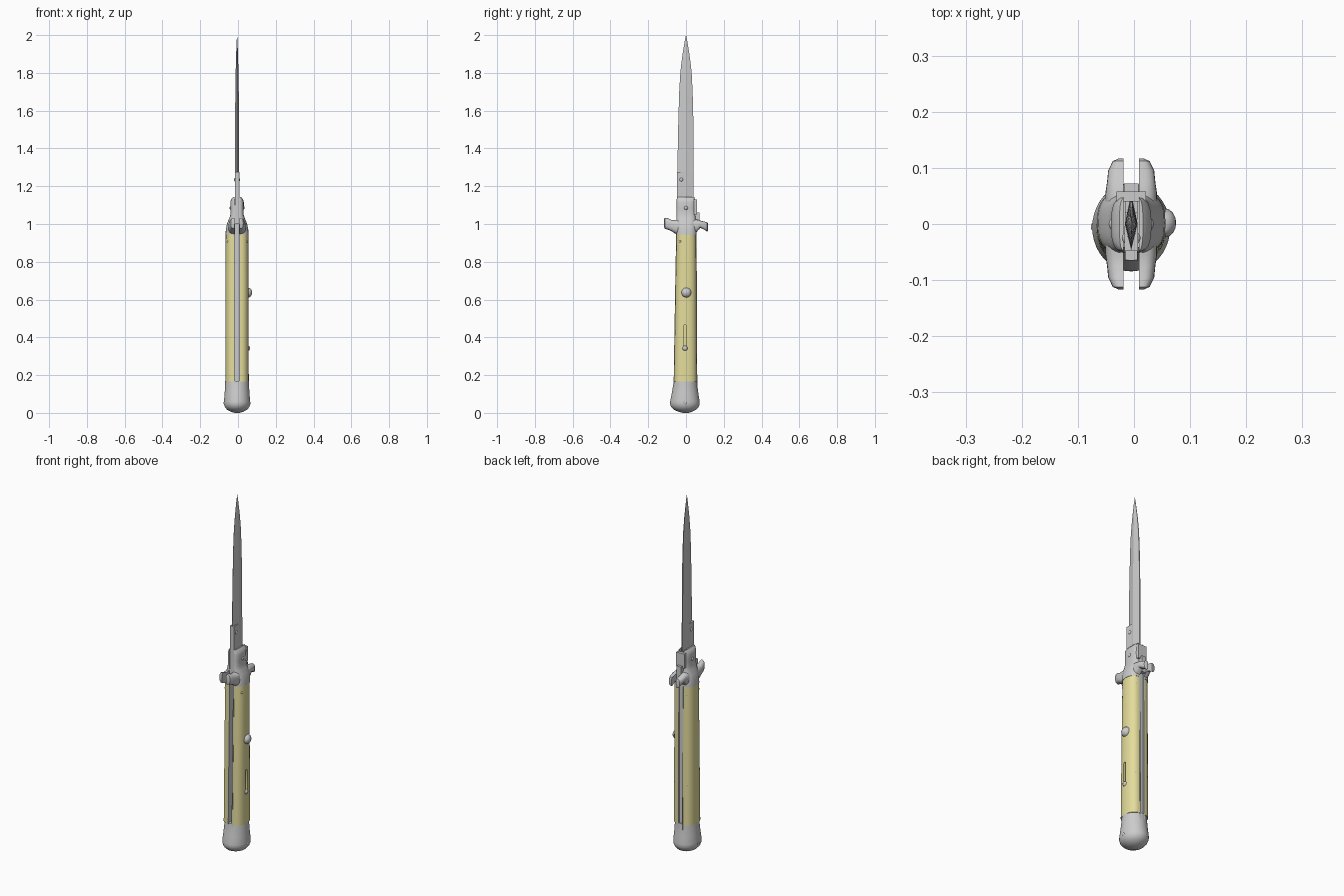
import bpy, bmesh
from math import sin, cos, pi, radians
from mathutils import Matrix

if "Cube" in bpy.data.objects:
    bpy.data.objects.remove(bpy.data.objects["Cube"])

X0 = -0.005          # centre plane of the knife (the button sticks out on +x)
cream = bpy.data.materials.new("cream")
cream.diffuse_color = (0.78, 0.72, 0.33, 1)
cream.use_nodes = True
cream.node_tree.nodes["Principled BSDF"].inputs["Base Color"].default_value = cream.diffuse_color


def finish(name, bm, mirror=False, mat=None):
    bmesh.ops.recalc_face_normals(bm, faces=bm.faces)
    me = bpy.data.meshes.new(name)
    bm.to_mesh(me)
    bm.free()
    ob = bpy.data.objects.new(name, me)
    ob.location.x = X0
    bpy.context.collection.objects.link(ob)
    if mat:
        me.materials.append(mat)
    if mirror:
        ob.modifiers.new("mirror", 'MIRROR')
    return ob


def loft(name, rings, **kw):
    bm = bmesh.new()
    vs = [[bm.verts.new(p) for p in r] for r in rings]
    n = len(vs[0])
    for a, b in zip(vs, vs[1:]):
        for i in range(n):
            j = (i + 1) % n
            bm.faces.new((a[i], a[j], b[j], b[i]))
    bm.faces.new(vs[0])
    bm.faces.new(vs[-1])
    return finish(name, bm, **kw)


def half_round(x0, x1, c, w, n=16, e=0.85):
    """D-shaped outline: flat at x0, bulging to x1, spanning c-w..c+w."""
    pts = []
    for i in range(n + 1):
        a = -pi / 2 + pi * i / n
        s = sin(a)
        pts.append((x0 + (x1 - x0) * max(cos(a), 0) ** e,
                    c + w * abs(s) ** e * (1 if s > 0 else -1)))
    return pts


def block(name, x, y0, y1, z0, z1, xin=None, mirror=False):
    lo = -x if xin is None else xin
    ring = [(lo, y0), (x, y0), (x, y1), (lo, y1)]
    return loft(name, [[(a, b, z) for a, b in ring] for z in (z0, z1)], mirror=mirror)


def stud(name, y, z, r, x_in, x_out, mirror=False):
    """Round-headed pin pointing along +x."""
    d = min(r * 0.8, x_out - x_in)
    prof = [(x_in, r), (x_out - d, r)]
    prof += [(x_out - d + d * sin(t), r * max(cos(t), 0.05)) for t in (0.4, 0.8, 1.2, pi / 2)]
    rings = [[(x, y + q * cos(2 * pi * i / 16), z + q * sin(2 * pi * i / 16))
              for i in range(16)] for x, q in prof]
    return loft(name, rings, mirror=mirror)


# Blade: diamond section tapering to the point
blade = [(1.0, .043, .041, .0115), (1.28, .045, .041, .0115), (1.45, .043, .040, .0108),
         (1.6, .039, .038, .010), (1.7, .036, .035, .009), (1.8, .030, .030, .0075),
         (1.88, .021, .021, .0055), (1.95, .010, .010, .003), (2.0, .0006, .0006, .0004)]
loft("blade", [[(-t * .04, -a, z), (t * .04, -a, z), (t, 0, z),
                (t * .25, b, z), (-t * .25, b, z), (-t, 0, z)] for z, a, b, t in blade])
block("blade_ricasso", .0122, -.048, -.004, 1.0, 1.275)
stud("blade_stud", -.025, 1.235, .011, 0, .0165, mirror=True)

# Handle scales, with a slide slot cut in the right-hand one
for side in (1, -1):
    rings = []
    for z, x1, c, w in [(.165, .062, -.003, .061), (.4, .0615, -.002, .058),
                        (.7, .061, 0, .055), (.95, .060, .002, .052)]:
        rings.append([(side * x, y, z) for x, y in half_round(.0155, x1, c, w, 20)])
    scale = loft("right_scale" if side > 0 else "left_scale", rings, mat=cream)
    if side > 0:
        r, outline = .0075, []
        for i in range(18):
            a = 2 * pi * i / 18
            outline.append((-.005 + r * cos(a), (.46 if sin(a) > 0 else .345) + r * sin(a)))
        cutter = loft("slot_cutter", [[(x, y, z) for y, z in outline] for x in (.051, .08)])
        cutter.hide_render = True
        mod = scale.modifiers.new("slot", 'BOOLEAN')
        mod.object, mod.operation, mod.solver = cutter, 'DIFFERENCE', 'EXACT'
        bpy.context.view_layer.objects.active = scale
        bpy.ops.object.modifier_apply(modifier="slot")
        bpy.data.objects.remove(cutter)

# Liners and back spring with its lifting end
loft("liners", [[(.0105, c - w, z), (.016, c - w, z), (.016, c + w, z), (.0105, c + w, z)]
                for z, c, w in [(.12, -.003, .063), (.5, -.001, .059), (.96, .002, .054),
                                (1.1, 0, .042)]], mirror=True)
block("back_spring", .0103, .02, .052, .12, 1.06)
block("spring_lifter_stem", .0128, .04, .072, .97, 1.06)
block("spring_lifter", .026, .04, .058, 1.05, 1.13)

# Upper bolsters
bolster = [(.945, .061, .002, .054), (.975, .059, .002, .054), (1.005, .052, .001, .053),
           (1.03, .041, 0, .051), (1.05, .035, -.001, .049), (1.08, .035, -.001, .048),
           (1.115, .036, -.001, .048), (1.132, .031, -.001, .048), (1.143, .021, -.001, .046)]
loft("upper_bolsters", [[(x, y, z) for x, y in half_round(.0135, x1, c, w, e=.75)]
                        for z, x1, c, w in bolster], mirror=True)

# Curved guard arms: y, height of centre, half height, outer x
front_arm = [(-.117, 1.005, .020, .022), (-.112, 1.004, .029, .033), (-.095, 1.0, .030, .041),
             (-.075, .991, .030, .043), (-.055, .985, .037, .046), (-.02, .985, .038, .046)]
back_arm = [(.117, .983, .018, .022), (.112, .985, .025, .033), (.095, .992, .021, .041),
            (.075, .999, .019, .043), (.055, .990, .034, .046), (.02, .985, .038, .046)]
for name, arm in (("front_guard_arms", front_arm), ("back_guard_arms", back_arm)):
    loft(name, [[(x, y, z) for x, z in half_round(.0135, x1, zc, h, 12, .7)]
                for y, zc, h, x1 in arm], mirror=True)

# Pommel cap: z, half width in x, centre and half width in y
pommel = [(0, .012, -.002, .014), (.006, .033, -.003, .036), (.016, .052, -.005, .058),
          (.03, .064, -.006, .072), (.046, .0695, -.006, .0785), (.06, .0695, -.006, .078),
          (.1, .066, -.005, .071), (.14, .0635, -.004, .065), (.17, .0625, -.003, .062)]
N = 40
loft("pommel_cap", [[(rx * cos(2 * pi * i / N), c + ry * sin(2 * pi * i / N), z)
                     for i in range(N)] for z, rx, c, ry in pommel])

# Firing button and safety slider on the right side
stud("button_collar", .002, .637, .016, .04, .064)
stud("button", .002, .637, .026, .060, .080)
stud("safety_slider", -.005, .342, .014, .045, .069)

# Pins on both sides
stud("pivot_pin", 0, 1.085, .011, .02, .040, mirror=True)
stud("pommel_pin", -.005, .052, .009, .05, .072, mirror=True)
for name, y, z, x in (("front_top_pin", -.03, .908, .056), ("back_top_pin", .046, .902, .038),
                      ("back_lower_pin", .046, .395, .042)):
    stud(name, y, z, .007, .018, x, mirror=True)

# Smooth shading with crisp edges
bpy.ops.object.select_all(action='SELECT')
bpy.context.view_layer.objects.active = bpy.data.objects["pommel_cap"]
bpy.ops.object.shade_smooth_by_angle(angle=radians(35))
bpy.data.objects["blade"].data.shade_flat()
